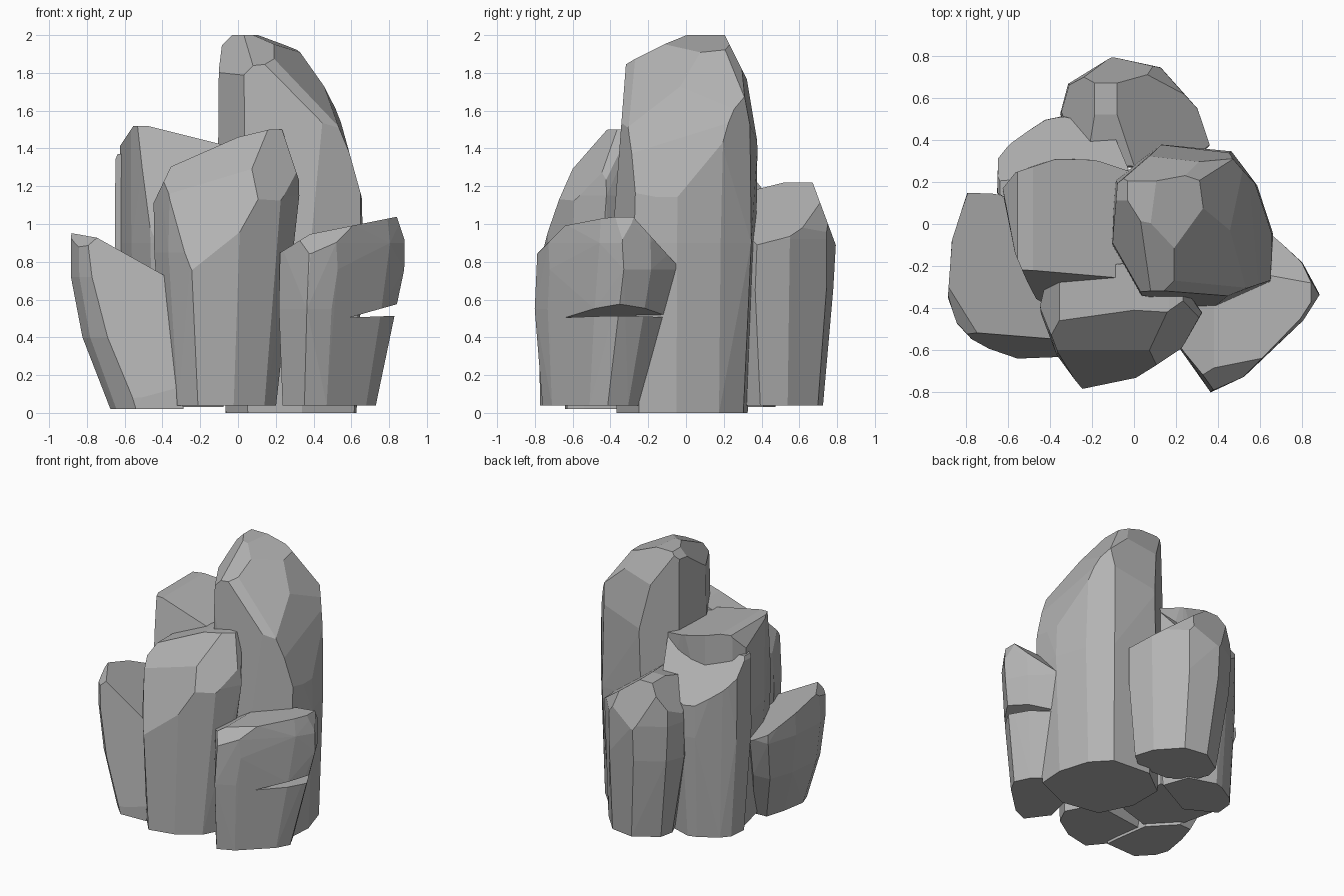
import bpy, bmesh, random
from mathutils import Vector

random.seed(4)
old = bpy.data.objects.get("Cube")
if old:
    bpy.data.objects.remove(old, do_unlink=True)

stone = bpy.data.materials.new("grey stone")
stone.use_nodes = True
grey = (0.45, 0.45, 0.45, 1)
stone.diffuse_color = grey
stone.node_tree.nodes["Principled BSDF"].inputs["Base Color"].default_value = grey


def hull(points):
    """Convex solid around a set of points."""
    bm = bmesh.new()
    for point in points:
        bm.verts.new(point)
    bmesh.ops.convex_hull(bm, input=bm.verts[:])
    loose = [v for v in bm.verts if not v.link_faces]
    bmesh.ops.delete(bm, geom=loose, context='VERTS')
    return bm


def finish(bm, name):
    """Turn a solid into a flat-shaded object."""
    bmesh.ops.recalc_face_normals(bm, faces=bm.faces[:])
    mesh = bpy.data.meshes.new(name)
    bm.to_mesh(mesh)
    bm.free()
    mesh.materials.append(stone)
    obj = bpy.data.objects.new(name, mesh)
    bpy.context.collection.objects.link(obj)
    return obj


def rock(name, outline, levels, chisels, rough=0.008):
    """Stack scaled outlines (hundredths), then chisel each plane z = h + a*x + b*y."""
    plan = [Vector((x, y, 0)) / 100 for x, y in outline]
    middle = sum(plan, Vector()) / len(plan)
    points = []
    for height, scale, dx, dy in levels:
        for corner in plan:
            p = middle + (corner - middle) * scale + Vector((dx, dy, 0))
            p += Vector((random.uniform(-rough, rough), random.uniform(-rough, rough), 0))
            p.z = height
            points.append(p)
    bm = hull(points)
    for h, a, b in chisels:
        bmesh.ops.bisect_plane(bm, geom=bm.verts[:] + bm.edges[:] + bm.faces[:],
                               plane_co=(0, 0, h), plane_no=(-a, -b, 1), clear_outer=True)
        points = [v.co.copy() for v in bm.verts]
        bm.free()
        bm = hull(points)
    bmesh.ops.dissolve_limit(bm, angle_limit=0.03, verts=bm.verts[:], edges=bm.edges[:])
    return finish(bm, name)


# Tallest rock, curving over towards its left
rock("tall_rock",
     [(-10, 20), (12, 37), (46, 34), (58, 19), (66, -5), (65, -27), (35, -40), (3, -36), (-11, -10)],
     [(0, .9, 0, 0), (.9, 1, 0, 0), (1.4, .98, 0, .01), (2, .94, -.01, .01)],
     [(2.03, -.38, .05), (2.41, -1.5, -.1), (2.85, -2.45, .1), (3.5, -3.6, 0),
      (1.99, .1, .5), (2.41, 0, -2), (3.6, -.4, -5.6), (2.03, 1, 0), (2.45, -.9, 1.5),
      (5.98, 0, 13), (2.2, -1, .5), (2.42, -.8, -1.2), (1.96, 1, .63)])

# Front centre rock, leaning slightly forward at the foot
rock("front_rock",
     [(-45, -38), (-40, -23), (0, -18), (22, -27), (32, -42), (22, -59), (2, -73), (-23, -78), (-36, -60)],
     [(.04, .77, -.02, -.07), (.85, .9, -.03, -.03), (1.15, 1, 0, 0), (1.5, 1, 0, 0)],
     [(1.87, .3, 1), (2.71, .3, 2.4), (2.05, 2.1, 0), (2.2, -3, 0), (2.4, -1.2, 1.7),
      (1.46, .24, 0), (1.46, .44, 0)])

# Flat-topped rock beside the tall one
rock("flat_topped_rock",
     [(-63, 17), (-57, 25), (-38, 31), (-19, 30), (-2, 25), (0, -10), (-5, -26), (-42, -38), (-47, -35), (-57, -14)],
     [(.04, .85, 0, 0), (.9, 1, 0, 0), (1.52, 1, 0, 0)],
     [(1.4, -.25, 0), (2.35, 1.5, 0), (2.45, .1, 4), (2.35, 1, -1)])

# Sloping rock tucked in behind it
rock("sloping_rock",
     [(-65, 14), (-65, 32), (-58, 39), (-42, 49), (-33, 51), (-10, 44), (0, 20), (-40, 0)],
     [(.03, .82, 0, 0), (.8, 1, 0, 0), (1.4, 1, 0, 0)],
     [(1.68, .1, -1.2), (1.37, 0, 0), (2.6, 1, -1.8), (1.5, -.6, -.5), (2.9, 2.4, 0)])

# Back rock, highest at its rear corner
rock("back_rock",
     [(-11, 79), (12, 75), (30, 55), (36, 37), (20, 25), (-10, 27), (-30, 40), (-35, 53), (-31, 66)],
     [(.04, .8, .04, -.01), (.65, .98, 0, 0), (.92, 1, 0, 0), (1.22, .95, 0, 0)],
     [(1.16, -.75, 0), (1.5, 1.5, 0), (3.03, 0, -2.7), (2.9, 1.4, -2), (2.35, -1.6, -1.6), (1.09, 0, .25)])

# Left front rock, wider at the top than at the foot
rock("outer_rock",
     [(-79, 14), (-64, 14), (-40, -10), (-33, -50), (-34, -63), (-70, -63), (-84, -47), (-89, -35), (-86, -8)],
     [(.02, .68, .14, -.12), (.4, .88, .04, -.04), (.72, 1, 0, 0), (1, 1, 0, .01)],
     [(.365, -.58, -.25), (2.6, 1.8, 0), (4.55, 0, 7), (.8, -.2, -.6), (1.84, .8, .61)])

# Low rock with a wedge-shaped crack in its side
cracked = rock("cracked_rock",
               [(22, -58), (38, -79), (52, -72), (80, -46), (88, -33), (80, -18), (63, -2), (30, -20)],
               [(.04, .75, -.07, -.07), (.55, .93, -.03, -.03), (.76, 1, 0, 0), (.9, 1, 0, 0), (1.04, .96, 0, 0)],
               [(.87, .2, 0), (.73, 0, -1.1), (1.63, 0, 1), (.71, .62, 0), (3.56, -3, 0), (2.2, -.7, 1)])
wedge = finish(hull([(x, y, z) for y in (-1, .3)
                     for x, z in ((.59, .505), (1, .52), (1, .62))]), "crack_cutter")
wedge.hide_render = True
wedge.hide_viewport = True
crack = cracked.modifiers.new("crack", 'BOOLEAN')
crack.operation = 'DIFFERENCE'
crack.solver = 'EXACT'
crack.object = wedge
